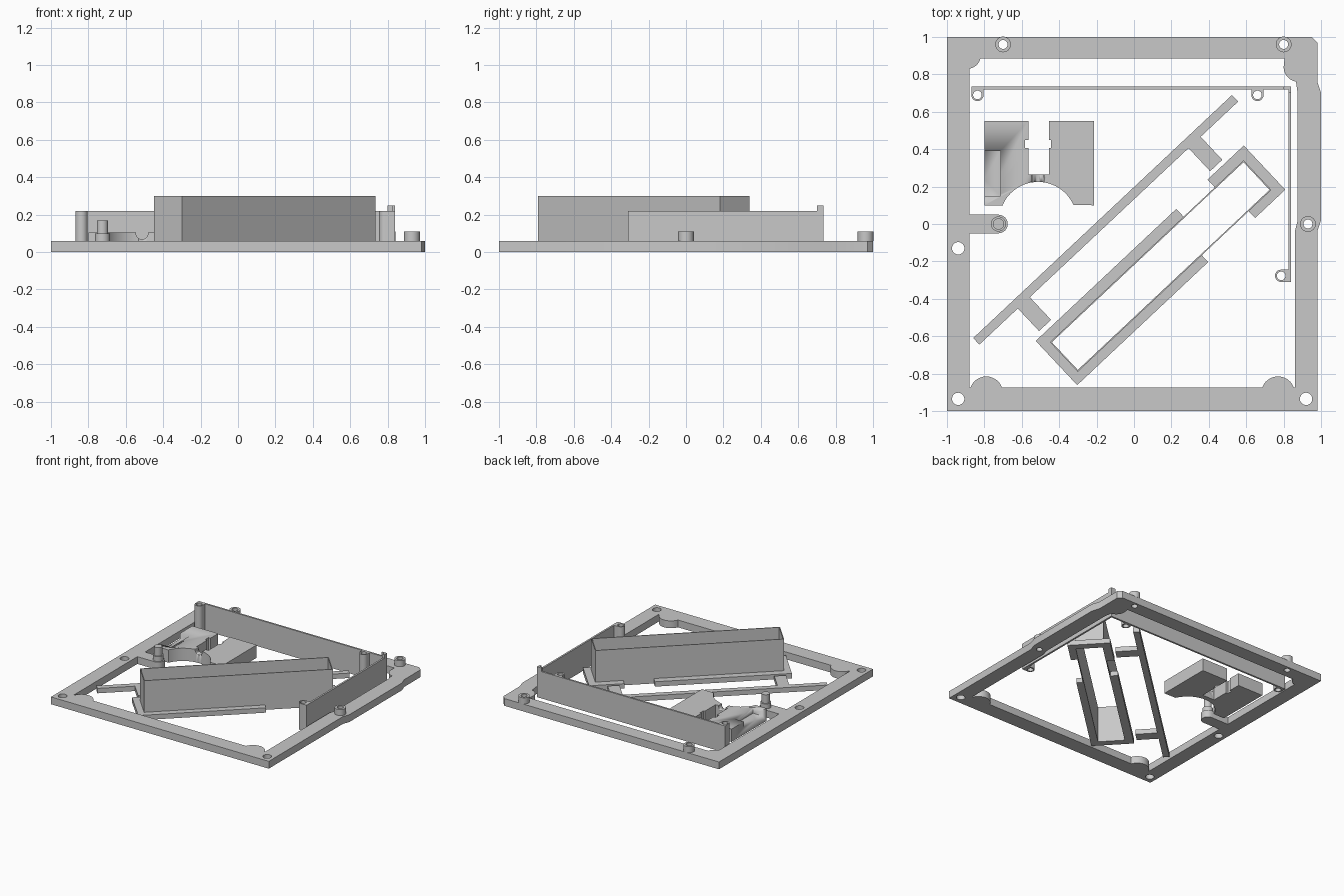
import bpy, bmesh, math
from math import cos, sin, radians

if "Cube" in bpy.data.objects:
    bpy.data.objects.remove(bpy.data.objects["Cube"], do_unlink=True)

grey = bpy.data.materials.new("plain grey")
grey.use_nodes = True
colour = (0.58, 0.58, 0.58, 1)
grey.diffuse_color = colour
grey.node_tree.nodes["Principled BSDF"].inputs["Base Color"].default_value = colour


def arc(cx, cy, r, a0, a1, n=12):
    steps = [radians(a0 + (a1 - a0) * i / n) for i in range(n + 1)]
    return [(cx + r * cos(a), cy + r * sin(a)) for a in steps]


def circle(cx, cy, r):
    return arc(cx, cy, r, 0, 360, 32)[:-1]


def rect(x0, y0, x1, y1):
    return [(x0, y0), (x1, y0), (x1, y1), (x0, y1)]


def plate(name, loops, z0, z1, angle=0):
    """Extrude an outline (first loop) with holes (other loops)."""
    curve = bpy.data.curves.new(name, 'CURVE')
    curve.dimensions, curve.fill_mode = '2D', 'BOTH'
    curve.extrude = (z1 - z0) / 2
    for loop in loops:
        s = curve.splines.new('POLY')
        s.points.add(len(loop) - 1)
        for p, (x, y) in zip(s.points, loop):
            p.co = (x, y, 0, 1)
        s.use_cyclic_u = True
    temp = bpy.data.objects.new(name + "_outline", curve)
    bpy.context.scene.collection.objects.link(temp)
    bpy.context.view_layer.update()
    deps = bpy.context.evaluated_depsgraph_get()
    mesh = bpy.data.meshes.new_from_object(temp.evaluated_get(deps))
    bpy.data.objects.remove(temp, do_unlink=True)
    bm = bmesh.new()
    bm.from_mesh(mesh)
    bmesh.ops.remove_doubles(bm, verts=bm.verts, dist=0.0001)
    bmesh.ops.recalc_face_normals(bm, faces=bm.faces)
    bm.to_mesh(mesh)
    bm.free()
    mesh.materials.clear()
    mesh.materials.append(grey)
    mesh.shade_smooth()
    mesh.set_sharp_from_angle(angle=radians(30))
    obj = bpy.data.objects.new(name, mesh)
    obj.location.z = (z0 + z1) / 2
    obj.rotation_euler.z = radians(angle)
    bpy.context.scene.collection.objects.link(obj)
    return obj


def cut(obj, cutter):
    cutter.hide_render = True
    cutter.hide_viewport = True
    cutter.display_type = 'WIRE'
    mod = obj.modifiers.new("cut", 'BOOLEAN')
    mod.operation, mod.solver, mod.object = 'DIFFERENCE', 'EXACT', cutter
    bpy.context.view_layer.update()
    deps = bpy.context.evaluated_depsgraph_get()
    mesh = bpy.data.meshes.new_from_object(obj.evaluated_get(deps))
    obj.modifiers.clear()
    obj.data = mesh
    bpy.data.objects.remove(cutter, do_unlink=True)


# Base frame with arm, corner bumps and screw holes
bosses = {"left_back": (0.8, 0.96), "right_back": (-0.7, 0.96), "left": (0.93, 0)}
outer = [(-1, -1), (0.98, -1), (0.98, -0.04), (1, 0.02), (1, 0.7),
         (0.98, 0.76), (0.98, 0.97), (0.95, 1), (-1, 1)]
inner = ([(-0.88, -0.875)] + arc(-0.79, -0.905, 0.09, 160, 20)
         + arc(0.77, -0.905, 0.09, 160, 20)
         + [(0.86, -0.875), (0.86, -0.04), (0.875, 0.02), (0.875, 0.7)]
         + arc(0.88, 0.84, 0.08, 260, 180) + [(0.805, 0.885)]
         + arc(-0.89, 0.9, 0.07, -13, -82) + [(-0.88, 0.05)]
         + arc(-0.725, 0, 0.05, 90, -90) + [(-0.88, -0.05)])
holes = [circle(x, y, 0.033) for x, y in ((-0.94, -0.13), (-0.94, -0.935), (0.92, -0.935))]
holes += [circle(x, y, 0.024) for x, y in bosses.values()]
plate("base_frame", [outer, inner] + holes, 0, 0.06)
for side, (x, y) in bosses.items():
    plate("boss_" + side, [circle(x, y, 0.042), circle(x, y, 0.024)], 0.06, 0.11)

# Stepped peg on the arm
plate("peg_base", [circle(-0.725, 0, 0.04)], 0.06, 0.10)
plate("peg_tip", [circle(-0.725, 0, 0.03)], 0.10, 0.17)

# Thin L-shaped wall with its raised corner and tubular posts
t = 0.015
plate("thin_wall", [[(-0.87, 0.735), (-0.87, 0.735 - t), (0.84 - t, 0.735 - t),
                     (0.84 - t, -0.31), (0.84, -0.31), (0.84, 0.735)]], 0, 0.22)
plate("wall_corner", [[(0.8, 0.735), (0.8, 0.735 - t), (0.84 - t, 0.735 - t),
                       (0.84 - t, 0.7), (0.84, 0.7), (0.84, 0.735)]], 0.22, 0.25)
for name, x in (("right_post", -0.837), ("middle_post", 0.66)):
    plate(name, [arc(x, 0.69, 0.033, 180, 360) + [(x + 0.033, 0.72), (x - 0.033, 0.72)],
                 circle(x, 0.69, 0.023)], 0, 0.22)
plate("left_post", [arc(0.787, -0.277, 0.033, 90, 270) + [(0.825, -0.31), (0.825, -0.244)],
                    circle(0.787, -0.277, 0.023)], 0, 0.22)

# Cradle block with keyed slot, round bite, side recess and shaft groove
cradle = plate("cradle_block", [
    [(-0.8, 0.1), (-0.7, 0.1)] + arc(-0.513, 0.018, 0.207, 156, 24, 24)
    + [(-0.215, 0.1), (-0.215, 0.55), (-0.455, 0.55), (-0.455, 0.45), (-0.443, 0.45),
       (-0.443, 0.405), (-0.455, 0.405), (-0.455, 0.265), (-0.565, 0.265),
       (-0.565, 0.405), (-0.583, 0.405), (-0.583, 0.45), (-0.565, 0.45),
       (-0.565, 0.55), (-0.8, 0.55)]], 0, 0.105)
cut(cradle, plate("recess_cutter", [rect(-0.85, 0.15, -0.715, 0.39)], 0.06, 0.2))
groove = plate("groove_cutter", [circle(0, 0, 0.032)], 0, 0.2)
groove.rotation_euler.x = radians(90)
groove.location = (-0.513, 0.25, 0.1)
cut(cradle, groove)

# Diagonal rail with two tabs
A, H = 43.2, 0.04
plate("diagonal_rail", [[(-1.044, 0.096), (-0.762, 0.096), (-0.762, -0.07), (-0.674, -0.07),
                         (-0.674, 0.096), (0.49, 0.096), (0.49, -0.073), (0.579, -0.073),
                         (0.579, 0.096), (0.854, 0.096), (0.854, 0.144),
                         (-1.044, 0.144)]], 0, H, A)

# Tall open box and the flat brackets gripping its ends
u0, u1, v0, v1 = -0.76, 0.66, -0.37, -0.153
w = 0.007
plate("open_box", [rect(u0, v0, u1, v1), rect(u0 + w, v0 + w, u1 - w, v1 - w)], 0, 0.3, A)
plate("front_bracket", [[(-0.811, -0.42), (0.15, -0.42), (0.15, v0), (u0, v0), (u0, v1),
                         (0.22, v1), (0.22, -0.096), (-0.811, -0.096)]], 0, H, A)
plate("back_bracket", [[(0.715, -0.42), (0.494, -0.42), (0.494, v0), (u1, v0), (u1, v1),
                        (0.449, v1), (0.449, -0.096), (0.715, -0.096)]], 0, H, A)
